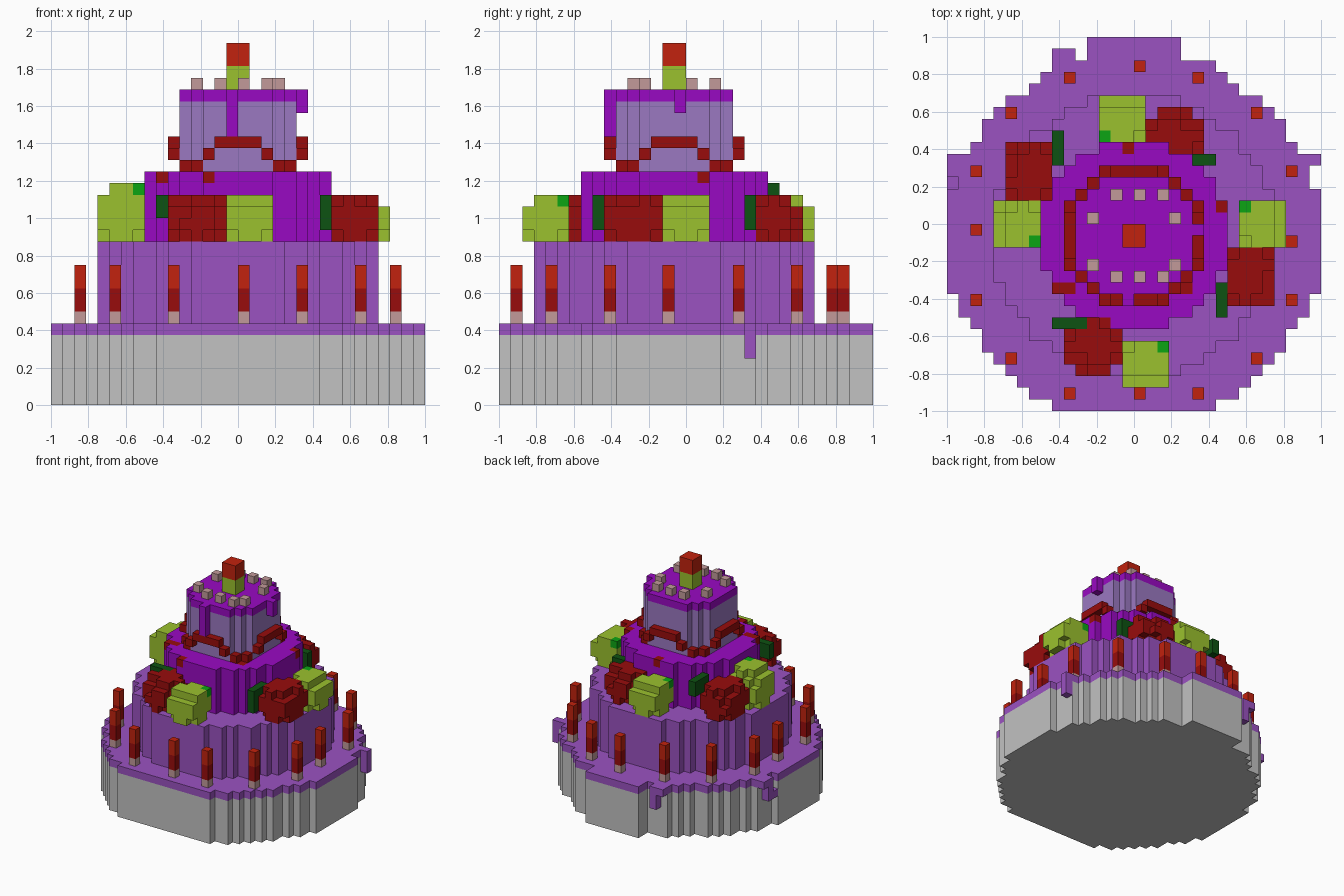
import bpy, bmesh, math
from itertools import product

cube = bpy.data.objects.get("Cube")
if cube:
    bpy.data.objects.remove(cube, do_unlink=True)

U = 1 / 16  # edge length of one block


def material(name, r, g, b):
    lin = [((c / 255 + 0.055) / 1.055) ** 2.4 if c > 10 else c / 255 / 12.92 for c in (r, g, b)]
    m = bpy.data.materials.new(name)
    m.use_nodes = True
    m.diffuse_color = (*lin, 1)
    m.node_tree.nodes["Principled BSDF"].inputs["Base Color"].default_value = (*lin, 1)
    return m


GREY = material("sponge grey", 194, 194, 194)
ICING = material("icing purple", 155, 82, 193)
VIOLET = material("bright violet", 153, 10, 194)
LILAC = material("soft lilac", 155, 120, 193)
DARK_RED = material("dark red", 152, 12, 12)
RED = material("flame red", 194, 34, 14)
LIME = material("lime", 155, 193, 46)
LEAF = material("leaf green", 12, 165, 20)
DARK_LEAF = material("dark leaf green", 13, 82, 18)
PINK = material("dusty pink", 194, 154, 154)


def build(name, cells, mat):
    """Make one mesh from the outer faces of a set of block cells."""
    cells, bm, verts = set(cells), bmesh.new(), {}

    def vert(p):
        if p not in verts:
            verts[p] = bm.verts.new([c * U for c in p])
        return verts[p]

    for cell in cells:
        for axis, side in product(range(3), (0, 1)):
            near = list(cell)
            near[axis] += 2 * side - 1
            if tuple(near) in cells:
                continue
            corners = []
            for a, b in ((0, 0), (1, 0), (1, 1), (0, 1)):
                p = list(cell)
                p[axis] += side
                p[(axis + 1) % 3] += a
                p[(axis + 2) % 3] += b
                corners.append(vert(tuple(p)))
            bm.faces.new(corners if side else corners[::-1])
    mesh = bpy.data.meshes.new(name)
    bm.to_mesh(mesh)
    bm.free()
    mesh.materials.append(mat)
    ob = bpy.data.objects.new(name, mesh)
    bpy.context.collection.objects.link(ob)


def box(x0, x1, y0, y1, z0, z1):
    """Cells of a box, ends not included."""
    return set(product(range(x0, x1), range(y0, y1), range(z0, z1)))


def disc(r2):
    """Flat round footprint centred one block toward the front."""
    return {(x, y) for x, y in product(range(-16, 16), repeat=2)
            if (x + .5) ** 2 + (y + 1.5) ** 2 < r2}


def stack(flat, z0, z1):
    return {(x, y, z) for x, y in flat for z in range(z0, z1)}


# Base tier: half-width of each row, front to back
rows = [7, 9, 10, 11, 12, 13, 13, 14, 15, 15] + [16] * 9 + [15] * 3 \
    + [14, 13, 13, 12, 11, 9, 8, 7, 4, 4]
base = {(x, y - 16) for y, w in enumerate(rows) for x in range(-w, w)}
build("base_tier", stack(base, 0, 6), GREY)

# Base icing with its drips
drips = box(15, 16, 5, 6, 4, 7) | box(-16, -15, 4, 6, 6, 7) | box(-16, -15, 4, 5, 4, 6) \
    | box(-16, -15, 3, 4, 4, 5) | box(-7, -5, 14, 15, 6, 7) | box(-6, -5, 14, 15, 4, 6)
build("base_icing", stack(base, 6, 7) | drips, ICING)

# Middle tiers, with red sprinkles set into the upper one
build("second_tier", stack(disc(145), 7, 14), ICING)
sprinkles = {(-1, 6, 19), (7, 1, 19), (-7, -6, 19), (-6, -6, 19), (-3, -9, 19), (4, -6, 19)}
third = stack(disc(66), 14, 20)
build("third_tier", third - sprinkles, VIOLET)
build("sprinkles", sprinkles, DARK_RED)

# Top tier and its icing cap with drips
top = disc(27)
build("top_tier", stack(top, 20, 26), LILAC)
build("top_icing", stack(top, 26, 27) | box(-1, 0, -7, -6, 23, 27)
      | box(5, 6, -1, 0, 25, 27), VIOLET)

# Wavy garland of beads around the top tier
ring = {(x + dx, y + dy) for x, y in top for dx, dy in ((1, 0), (-1, 0), (0, 1), (0, -1))} - top
build("garland", {(x, y, 21 + round(1.4 * math.cos(4 * math.atan2(x + .5, y + 1.5))))
                  for x, y in ring}, DARK_RED)

# Pearls and cherry on the top
pearls = [(x, y) for x in (-2, 0, 2) for y in (2, -5)] + [(x, y) for x in (-4, 3) for y in (0, -4)]
build("pearls", stack(pearls, 27, 28), PINK)
build("cherry_stand", box(-1, 1, -2, 0, 27, 29), LIME)
build("cherry", box(-1, 1, -2, 0, 29, 31), RED)

# Candles around the base
candles = [(-6, 12), (0, 13), (5, 12), (-14, -1), (13, -2), (-6, -15), (0, -15), (5, -15)]
candles += [(x, y) for x in (-11, 10) for y in (9, -12)]
candles += [(x, y) for x in (-14, 13) for y in (4, -7)]
build("candle_holders", stack(candles, 7, 8), PINK)
build("candle_stems", stack(candles, 8, 10), DARK_RED)
build("candle_tops", stack(candles, 10, 12), RED)


def flower(name, x0, x1, y0, y1, z1, mat, slope):
    """Rounded clump of blocks that falls away from the cake's middle."""
    mid = ((x0 + x1) / 2, (y0 + y1) / 2, (14 + z1) / 2)
    half = ((x1 - x0) / 2, (y1 - y0) / 2, (z1 - 14) / 2)
    length = math.hypot(mid[0], mid[1] + 1)
    cells = set()
    for c in box(x0, x1, y0, y1, 14, z1):
        d = [c[i] + .5 - mid[i] for i in range(3)]
        out = (d[0] * mid[0] + d[1] * (mid[1] + 1)) / length
        if sum((d[i] / half[i]) ** 2 for i in range(3)) < 1.3 and out + d[2] < slope:
            cells.add(c)
    build(name, cells, mat)


# Lime flowers on the four sides
flower("lime_flower_front", -1, 3, -14, -10, 18, LIME, 2.2)
flower("lime_flower_back", -3, 1, 7, 11, 18, LIME, 2.2)
flower("lime_flower_right", -12, -8, -2, 2, 19, LIME, 2.6)
flower("lime_flower_left", 9, 13, -2, 2, 18, LIME, 2.2)

# Red flowers between them
flower("red_flower_front", -6, -1, -13, -8, 18, DARK_RED, 2.6)
flower("red_flower_back", 1, 6, 5, 10, 18, DARK_RED, 2.6)
flower("red_flower_right", -11, -7, 2, 7, 18, DARK_RED, 2.6)
flower("red_flower_left", 8, 12, -7, -2, 18, DARK_RED, 2.6)

# Leaves tucked beside the flowers
build("bright_leaves", box(1, 3, -11, -10, 16, 18) | box(-3, -1, 7, 8, 16, 18)
      | box(-9, -8, -2, 0, 17, 19) | box(9, 10, 0, 2, 16, 18), LEAF)
build("dark_leaves", box(-7, -4, -9, -8, 16, 18) | box(5, 7, 5, 6, 15, 18)
      | box(-7, -6, 5, 8, 17, 19) | box(7, 8, -8, -5, 15, 18), DARK_LEAF)
